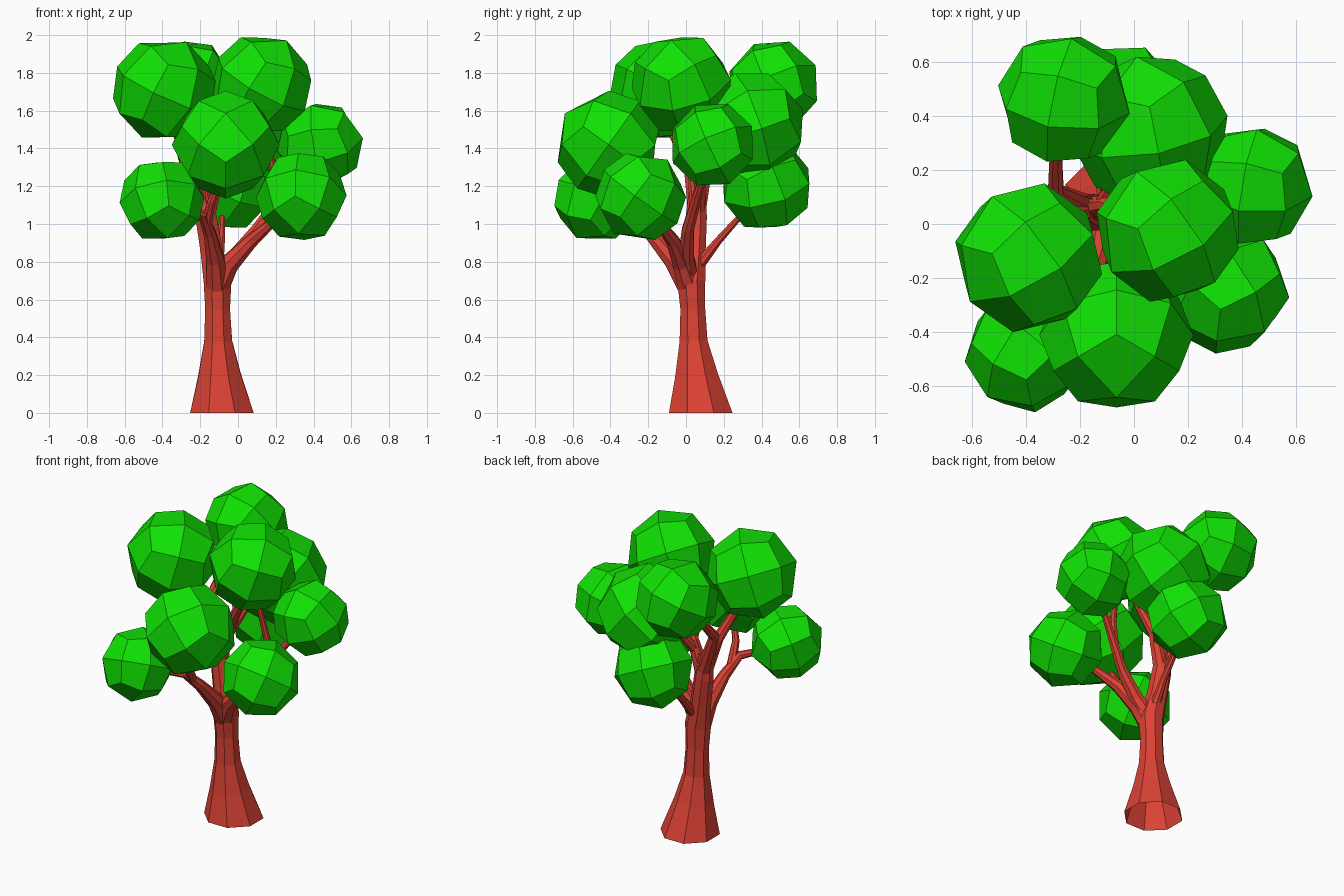
import bpy, bmesh, math, random
from mathutils import Vector, Euler

if "Cube" in bpy.data.objects:
    bpy.data.objects.remove(bpy.data.objects["Cube"])

random.seed(4)


def material(name, color):
    m = bpy.data.materials.new(name)
    m.diffuse_color = (*color, 1)
    m.use_nodes = True
    m.node_tree.nodes["Principled BSDF"].inputs["Base Color"].default_value = m.diffuse_color
    return m


BARK = material("bark", (0.72, 0.055, 0.035))
LEAF = material("leaf", (0.005, 0.75, 0.001))


def add_object(name, bm, mat):
    bmesh.ops.recalc_face_normals(bm, faces=bm.faces[:])
    me = bpy.data.meshes.new(name)
    bm.to_mesh(me)
    bm.free()
    me.materials.append(mat)
    ob = bpy.data.objects.new(name, me)
    bpy.context.collection.objects.link(ob)
    return ob


def limb(name, path, sides=8):
    """Tapered faceted tube through (x, y, z, radius) points, open at the ends."""
    bm = bmesh.new()
    pts = [Vector(p[:3]) for p in path]
    rings = []
    for i, p in enumerate(pts):
        tangent = pts[min(i + 1, len(pts) - 1)] - pts[max(i - 1, 0)]
        if p.z == 0:
            tangent = Vector((0, 0, 1))   # flat foot on the ground
        q = Vector((0, 0, 1)).rotation_difference(tangent.normalized())
        ring = []
        for k in range(sides):
            a = math.tau * (k + 0.5) / sides
            offset = Vector((math.cos(a), math.sin(a), 0)) * path[i][3]
            ring.append(bm.verts.new(p + q @ offset))
        rings.append(ring)
    for a, b in zip(rings, rings[1:]):
        for k in range(sides):
            n = (k + 1) % sides
            bm.faces.new((a[k], a[n], b[n], b[k]))
    add_object(name, bm, BARK)


def foliage(name, center, radius, turn):
    """Ball of 24 flat quads: a cube split once and rounded."""
    bm = bmesh.new()
    bmesh.ops.create_cube(bm, size=2)
    bmesh.ops.subdivide_edges(bm, edges=bm.edges[:], cuts=1, use_grid_fill=True)
    rot = turn.to_matrix()
    for v in bm.verts:
        v.co = rot @ v.co.normalized() * radius
    ob = add_object(name, bm, LEAF)
    ob.location = center


# Flared trunk, leaning up into the main fork
limb("trunk", [(-0.085, 0.078, 0, 0.182), (-0.098, 0.055, 0.2, 0.122),
               (-0.105, 0.04, 0.38, 0.08), (-0.108, 0.036, 0.55, 0.071),
               (-0.108, 0.028, 0.7, 0.08), (-0.14, 0.045, 0.86, 0.064),
               (-0.17, 0.055, 1.04, 0.06), (-0.185, 0.06, 1.2, 0.045)])

# Upper limbs from the trunk top
limb("upper_left_branch", [(-0.175, 0.055, 1.08, 0.05), (-0.25, 0.02, 1.3, 0.034),
                           (-0.34, -0.09, 1.52, 0.022)])
limb("upper_back_branch", [(-0.175, 0.06, 1.08, 0.05), (-0.29, 0.12, 1.36, 0.032),
                           (-0.29, 0.34, 1.6, 0.02)])
limb("upper_right_branch", [(-0.17, 0.055, 1.04, 0.05), (-0.1, 0.07, 1.27, 0.036),
                            (0.05, 0.02, 1.54, 0.02)])
limb("upper_far_branch", [(-0.12, 0.06, 1.2, 0.036), (-0.04, 0.2, 1.4, 0.022)])

# Low limb to the right, forking in three
limb("right_branch", [(-0.11, 0.02, 0.66, 0.066), (-0.045, -0.02, 0.79, 0.055),
                      (0.07, -0.07, 0.91, 0.038), (0.24, -0.18, 1.06, 0.018)])
limb("right_fork", [(-0.08, 0.01, 0.74, 0.056), (-0.02, 0.0, 0.82, 0.046),
                    (0.1, 0.01, 0.97, 0.034), (0.23, 0.06, 1.15, 0.026),
                    (0.38, 0.12, 1.34, 0.015)])
limb("right_upper_fork", [(0.19, 0.045, 1.1, 0.028), (0.19, 0.03, 1.26, 0.022),
                          (0.14, 0.0, 1.52, 0.016)])

# Low limb to the front, forking in two
limb("front_branch", [(-0.11, 0.02, 0.66, 0.066), (-0.12, -0.07, 0.81, 0.052),
                      (-0.15, -0.19, 0.95, 0.035), (-0.19, -0.29, 1.05, 0.027),
                      (-0.34, -0.42, 1.09, 0.015)])
limb("front_fork", [(-0.165, -0.24, 1.0, 0.03), (-0.14, -0.32, 1.12, 0.023),
                    (-0.08, -0.38, 1.26, 0.015)])

# Thin limb to the back
limb("back_branch", [(-0.11, 0.05, 0.76, 0.035), (-0.09, 0.17, 0.91, 0.022),
                     (-0.08, 0.34, 1.1, 0.014)])

# Foliage balls: x, y, z, radius
balls = {
    "top": (0.125, -0.025, 1.74, 0.272),
    "upper_left": (-0.39, -0.125, 1.71, 0.282),
    "upper_back": (-0.26, 0.462, 1.73, 0.252),
    "middle_back": (0.06, 0.345, 1.52, 0.292),
    "lower_back": (-0.06, 0.425, 1.205, 0.25),
    "middle_right": (0.435, 0.14, 1.42, 0.232),
    "lower_right": (0.335, -0.24, 1.145, 0.242),
    "front": (-0.065, -0.41, 1.42, 0.285),
    "lower_left": (-0.403, -0.475, 1.125, 0.227),
}
for name, (x, y, z, r) in balls.items():
    turn = Euler([random.uniform(0.2, 1.3) for _ in range(3)])
    if name == "front":   # this ball is symmetric left to right
        turn = Euler((0.95, 0, math.pi / 4), 'ZYX')
    foliage(name + "_foliage", (x, y, z), r, turn)
